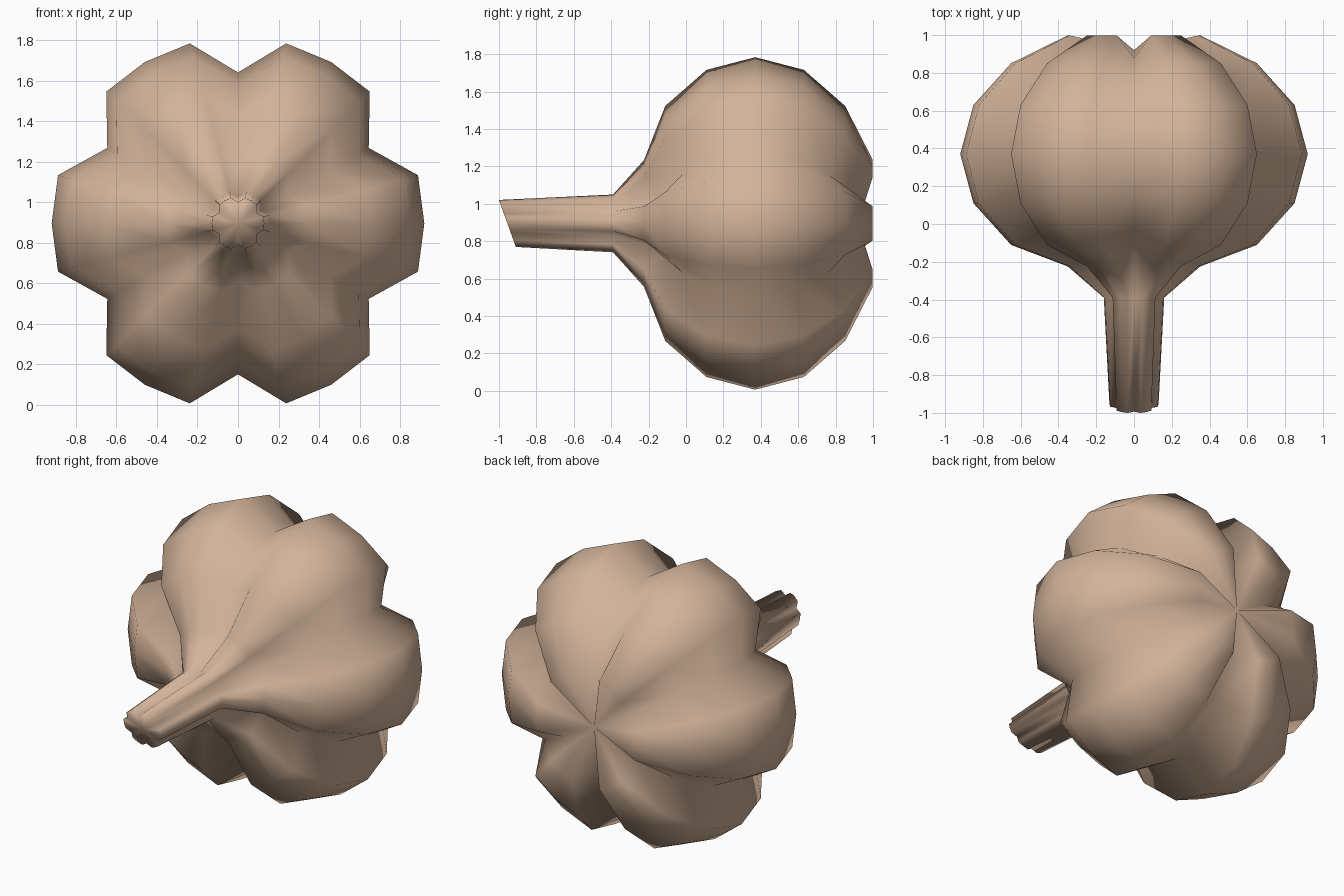
import bpy, bmesh, math

if "Cube" in bpy.data.objects:
    bpy.data.objects.remove(bpy.data.objects["Cube"])

CZ, CY = 0.895, 0.37      # bulb centre
R, DEPTH = 0.92, 0.68     # bulb radius and half depth along y
SEG, PINCH = 24, 0.81     # sides, and how far the grooves are pulled inwards

mat = bpy.data.materials.new("clay_tan")
mat.diffuse_color = (0.65, 0.45, 0.32, 1)
mat.use_nodes = True
mat.node_tree.nodes["Principled BSDF"].inputs["Base Color"].default_value = mat.diffuse_color

# Profile from back to front: (radius, y)
profile = [(R * math.cos(math.radians(a)), CY + DEPTH * math.sin(math.radians(a)))
           for a in (67.5, 45, 22.5, 0, -22.5, -45)]
profile += [(0.35, -0.225), (0.16, -0.39), (0.13, -0.955)]

bm = bmesh.new()
rings = []
for i, (r, y) in enumerate(profile):
    ring = []
    for k in range(SEG):
        a = math.tau * k / SEG
        groove = k % 4 == 2                      # six grooves, at 30, 90, ... degrees
        rr = r * (PINCH if groove else 1)
        yy = CY + (y - CY) * PINCH if groove and i < 7 else y
        z = rr * math.sin(a)
        if i == len(profile) - 1:
            yy -= 0.36 * z                       # slanted stem cut
        ring.append(bm.verts.new((rr * math.cos(a), yy, CZ + z)))
    rings.append(ring)

# Sides
for a, b in zip(rings, rings[1:]):
    for k in range(SEG):
        n = (k + 1) % SEG
        bm.faces.new((a[k], a[n], b[n], b[k]))

# Dimpled back and stem end
for ring, y in ((rings[0], 0.92), (rings[-1], -0.955)):
    pole = bm.verts.new((0, y, CZ))
    for k in range(SEG):
        bm.faces.new((ring[k], ring[(k + 1) % SEG], pole))

bmesh.ops.recalc_face_normals(bm, faces=bm.faces)
for f in bm.faces:
    f.smooth = True

mesh = bpy.data.meshes.new("lobed_bulb")
bm.to_mesh(mesh)
bm.free()
mesh.materials.append(mat)
bulb = bpy.data.objects.new("lobed_bulb_with_stem", mesh)
bpy.context.collection.objects.link(bulb)
